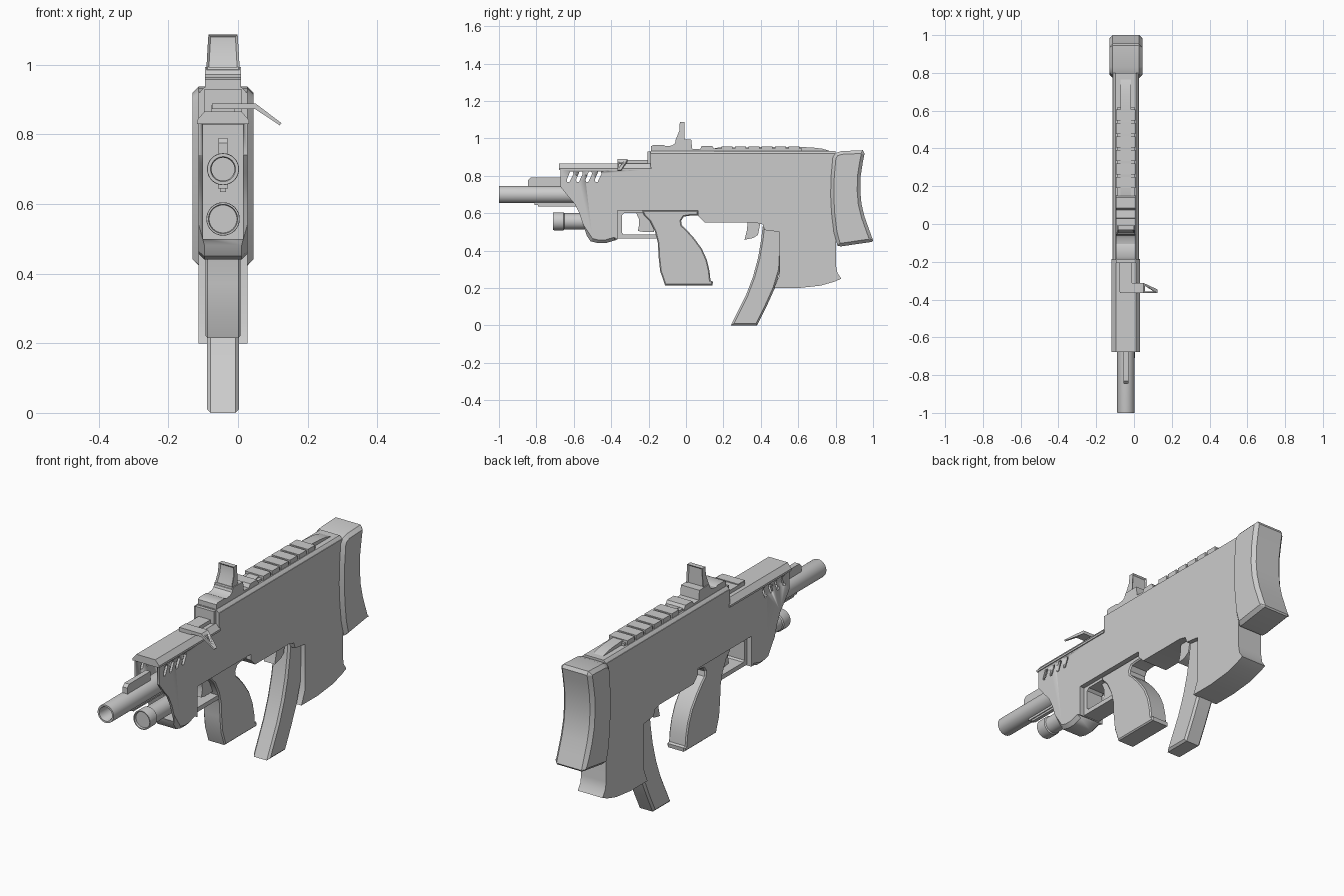
import bpy, bmesh, math

if "Cube" in bpy.data.objects:
    bpy.data.objects.remove(bpy.data.objects["Cube"])

CX = -0.043  # mid-plane of the model; local x is measured from it


def finish(name, bm):
    bmesh.ops.recalc_face_normals(bm, faces=bm.faces)
    me = bpy.data.meshes.new(name)
    bm.to_mesh(me)
    bm.free()
    ob = bpy.data.objects.new(name, me)
    bpy.context.collection.objects.link(ob)
    ob.location.x = CX
    bpy.ops.object.select_all(action='DESELECT')
    ob.select_set(True)
    bpy.context.view_layer.objects.active = ob
    bpy.ops.object.shade_smooth_by_angle(angle=math.radians(28))
    return ob


def prism(name, pts, a, b=None, axis='x', chamfer=0, where=None, edit=None):
    """Extrude a 2D outline from a to b along an axis, optionally chamfering the cap rims."""
    if b is None:
        a, b = -a, a
    put = {'x': lambda p, t: (t, p[0], p[1]),
           'y': lambda p, t: (p[0], t, p[1]),
           'z': lambda p, t: (p[0], p[1], t)}[axis]
    bm = bmesh.new()
    lo = [bm.verts.new(put(p, a)) for p in pts]
    hi = [bm.verts.new(put(p, b)) for p in pts]
    caps = [bm.faces.new(lo), bm.faces.new(hi)]
    for i in range(len(pts)):
        j = (i + 1) % len(pts)
        bm.faces.new((lo[i], lo[j], hi[j], hi[i]))
    if edit:
        for v in bm.verts:
            edit(v.co)
    bmesh.ops.recalc_face_normals(bm, faces=bm.faces)
    if chamfer:
        rim = [e for f in caps for e in f.edges
               if where is None or all(where(v.co) for v in e.verts)]
        bmesh.ops.bevel(bm, geom=rim, offset=chamfer, segments=1, affect='EDGES', profile=0.5)
    return finish(name, bm)


def box(name, hx, y0, y1, z0, z1):
    return prism(name, [(y0, z0), (y1, z0), (y1, z1), (y0, z1)], hx)


def lathe(name, prof, z, n=32):
    """Turn (radius, y) points around a y-parallel axis at height z."""
    bm = bmesh.new()
    rings = [[bm.verts.new((r * math.cos(k * math.tau / n), y, z + r * math.sin(k * math.tau / n)))
              for k in range(n)] for r, y in prof]
    for p, q in zip(rings, rings[1:]):
        for k in range(n):
            bm.faces.new((p[k], p[(k + 1) % n], q[(k + 1) % n], q[k]))
    bm.faces.new(rings[0])
    bm.faces.new(rings[-1])
    return finish(name, bm)


def cut(ob, cutter):
    cutter.hide_render = True
    m = ob.modifiers.new("cut", 'BOOLEAN')
    m.operation, m.solver, m.object = 'DIFFERENCE', 'EXACT', cutter
    bpy.context.view_layer.objects.active = ob
    bpy.ops.object.modifier_apply(modifier=m.name)
    bpy.data.objects.remove(cutter)


# Main body with handguard, lower rear block and chamfered chin
body = prism("body", [
    (-.67, .835), (-.67, .74), (-.63, .69), (-.595, .65), (-.57, .6), (-.53, .48), (-.51, .45),
    (-.47, .44), (-.43, .44), (-.38, .455), (-.365, .46), (-.365, .615), (.065, .615), (.065, .585),
    (.1, .55), (.37, .55), (.41, .54), (.42, .51), (.5, .5), (.5, .27), (.47, .2), (.6, .2),
    (.72, .213), (.79, .233), (.83, .25), (.81, .28), (.802, .32), (.802, .92), (-.19, .92), (-.19, .835)],
    .07, chamfer=.017, where=lambda c: c.z < .49 and c.y < -.37)
cut(body, box("cavity_cutter", .058, -.8, -.45, .5, .828))
for i in range(4):  # slanted cooling slots
    y = -.632 + i * .05
    cut(body, prism("slot_cutter", [(y - .003, .768), (y + .01, .768), (y + .03, .81), (y + .027, .822),
                                    (y + .012, .822), (y - .006, .778)], .2))

# Top covers
prism("front_cover", [(-.075, .83), (.075, .83), (.075, .84), (.053, .866), (-.053, .866), (-.075, .84)],
      -.678, -.185, axis='y')
prism("receiver_cover", [(-.07, .915), (.07, .915), (.066, .922), (.054, .934), (-.054, .934), (-.066, .922)],
      -.19, .8, axis='y')
box("cover_step", .053, -.207, -.185, .86, .93)

# Shoulder pad
prism("shoulder_pad", [
    (.785, .9), (.8, .922), (.83, .932), (.945, .937), (.955, .92), (.945, .87), (.934, .8), (.932, .72),
    (.938, .65), (.955, .58), (.98, .51), (1.0, .455), (.995, .447), (.83, .423), (.81, .425),
    (.79, .5), (.778, .6), (.773, .7), (.776, .8)], .087, chamfer=.017)

# Barrel with fins, and the lamp tube beneath it
lathe("barrel", [(.033, -.85), (.033, -.993), (.036, -1), (.045, -1), (.046, -.995), (.046, -.44)], .70)
prism("barrel_top_fin", [(-.845, .74), (-.845, .775), (-.83, .79), (-.66, .79), (-.66, .74)], .013)
box("barrel_under_fin", .014, -.81, -.5, .645, .66)
box("barrel_under_rib", .009, -.79, -.5, .635, .65)
lathe("lamp", [(.04, -.7), (.042, -.71), (.047, -.71), (.048, -.705), (.048, -.655), (.043, -.65), (.043, -.44)], .557)

# Grip, guard and triggers
prism("grip", [
    (-.235, .615), (-.225, .59), (-.195, .56), (-.165, .5), (-.15, .44), (-.147, .37), (-.138, .29),
    (-.112, .215), (.142, .215), (.144, .235), (.131, .24), (.126, .29), (.112, .35), (.085, .41),
    (.045, .465), (.005, .51), (-.022, .535), (-.026, .56), (-.012, .582), (.02, .587), (.065, .587), (.065, .615)],
    .05, chamfer=.006)
prism("trigger_guard", [
    (-.366, .465), (-.15, .465), (-.15, .487), (-.335, .487), (-.342, .495), (-.342, .59),
    (-.33, .602), (-.2, .602), (-.2, .617), (-.366, .617)], .045)
prism("trigger", [(-.27, .61), (-.252, .57), (-.25, .54), (-.258, .505), (-.225, .5), (-.17, .5),
                  (-.18, .61)], .018)
prism("magazine_release", [(.33, .56), (.326, .51), (.313, .458), (.36, .468), (.385, .485), (.4, .56)], .03)

# Curved magazine
prism("magazine", [
    (.24, 0), (.38, 0), (.43, .1), (.475, .2), (.505, .3), (.51, .4), (.51, .53), (.41, .53),
    (.402, .46), (.385, .36), (.358, .26), (.32, .16)], .046, chamfer=.01)

# Charging handle with an open triangular tab
box("handle_slide", .033, -.36, -.195, .86, .884)
prism("handle_arm", [(-.032, .873), (.093, .873), (.093, .889), (-.032, .889)], -.365, -.312, axis='y')


def taper(c):
    if c.x > .12 and c.y > -.34:
        c.y = -.347


tab = prism("handle_tab", [(.09, .874), (.163, .826), (.168, .832), (.093, .889)], -.365, -.312,
            axis='y', edit=taper)
cut(tab, prism("tab_cutter", [(.1, -.357), (.148, -.357), (.1, -.327)], .7, 1, axis='z'))

# Sight: base, pedestal and framed window
prism("sight_base", [
    (-.187, .92), (-.187, .958), (-.175, .964), (-.12, .964), (-.105, .958), (-.075, .962), (-.06, .972),
    (-.052, .993), (.028, .993), (.033, .945), (.075, .942), (.085, .96), (.14, .96), (.15, .945), (.15, .92)], .052)
bm = bmesh.new()
low = [bm.verts.new(p) for p in ((-.048, -.058, .985), (.048, -.058, .985), (.048, -.008, .985), (-.048, -.008, .985))]
mid = [bm.verts.new(p) for p in ((-.045, -.036, 1.04), (.045, -.036, 1.04), (.045, -.008, 1.04), (-.045, -.008, 1.04))]
top = [bm.verts.new(p) for p in ((-.042, -.033, 1.087), (.042, -.033, 1.087), (.042, -.008, 1.087), (-.042, -.008, 1.087))]
bm.faces.new(low)
bm.faces.new(top)
ends = {0: [], 2: []}
for p, q in ((low, mid), (mid, top)):
    for k in range(4):
        f = bm.faces.new((p[k], p[(k + 1) % 4], q[(k + 1) % 4], q[k]))
        if k in ends:
            ends[k].append(f)
bmesh.ops.recalc_face_normals(bm, faces=bm.faces)
for fs in ends.values():
    bmesh.ops.inset_region(bm, faces=fs, thickness=.007, depth=-.007, use_even_offset=True)
finish("sight_window", bm)

# Top rail with teeth and tapered tail
box("rail_base", .045, .145, .62, .925, .946)
prism("rail_spine", [(.14, .925), (.14, .945), (.18, .952), (.62, .954), (.68, .951), (.73, .945),
                     (.765, .934), (.765, .925)], .028)
for i in range(6):
    y = .19 + i * .0715
    box(f"rail_tooth_{i + 1}", .052, y, y + .059, .935, .958)
